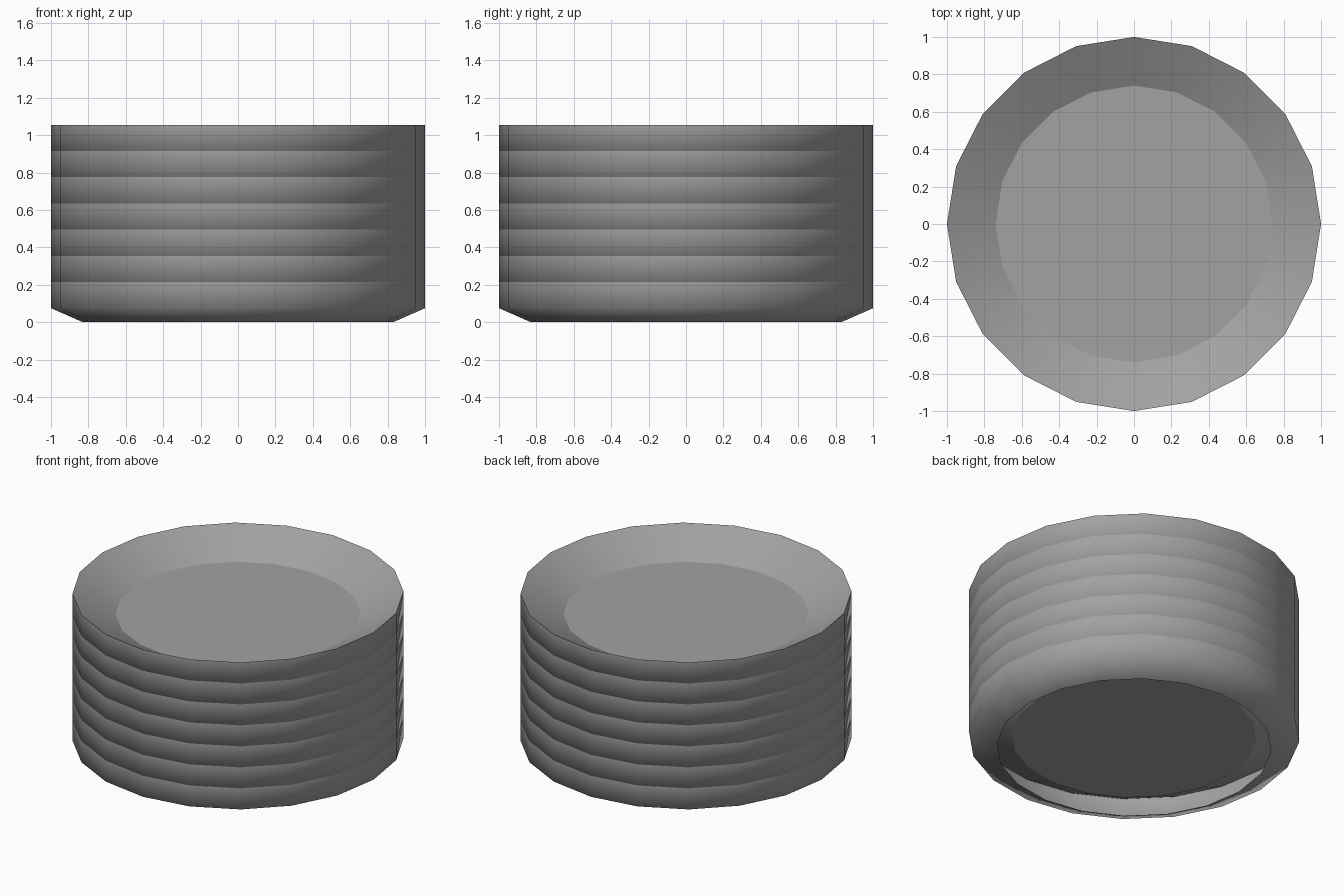
import bpy, bmesh
from math import cos, sin, tau

if "Cube" in bpy.data.objects:
    bpy.data.objects.remove(bpy.data.objects["Cube"], do_unlink=True)

SIDES, PLATES, STEP = 20, 7, 0.14
# Half section: foot, widest point, rim, edge of the sunken floor
PROFILE = [(0.83, 0.0), (1.0, 0.075), (1.0, 0.215), (0.74, 0.075)]

grey = bpy.data.materials.new("plate_grey")
grey.use_nodes = True
colour = (0.36, 0.36, 0.36, 1)
grey.diffuse_color = colour
grey.node_tree.nodes["Principled BSDF"].inputs["Base Color"].default_value = colour


def plate_mesh():
    """Thin shell, open underneath, with crisp rim and floor edges."""
    bm = bmesh.new()
    rings = [[bm.verts.new((r * cos(tau * i / SIDES), r * sin(tau * i / SIDES), z))
              for i in range(SIDES)] for r, z in PROFILE]
    for low, high in zip(rings, rings[1:]):
        for i in range(SIDES):
            j = (i + 1) % SIDES
            bm.faces.new((low[i], low[j], high[j], high[i]))
    bm.faces.new(rings[-1])
    for face in bm.faces:
        face.smooth = True
    for ring in rings[2:]:
        for i in range(SIDES):
            bm.edges.get((ring[i - 1], ring[i])).smooth = False
    mesh = bpy.data.meshes.new("plate")
    bm.to_mesh(mesh)
    bm.free()
    mesh.materials.append(grey)
    return mesh


# Stack of nested plates sharing one mesh
mesh = plate_mesh()
for n in range(PLATES):
    plate = bpy.data.objects.new(f"plate_{n + 1}", mesh)
    plate.location.z = n * STEP
    bpy.context.collection.objects.link(plate)
